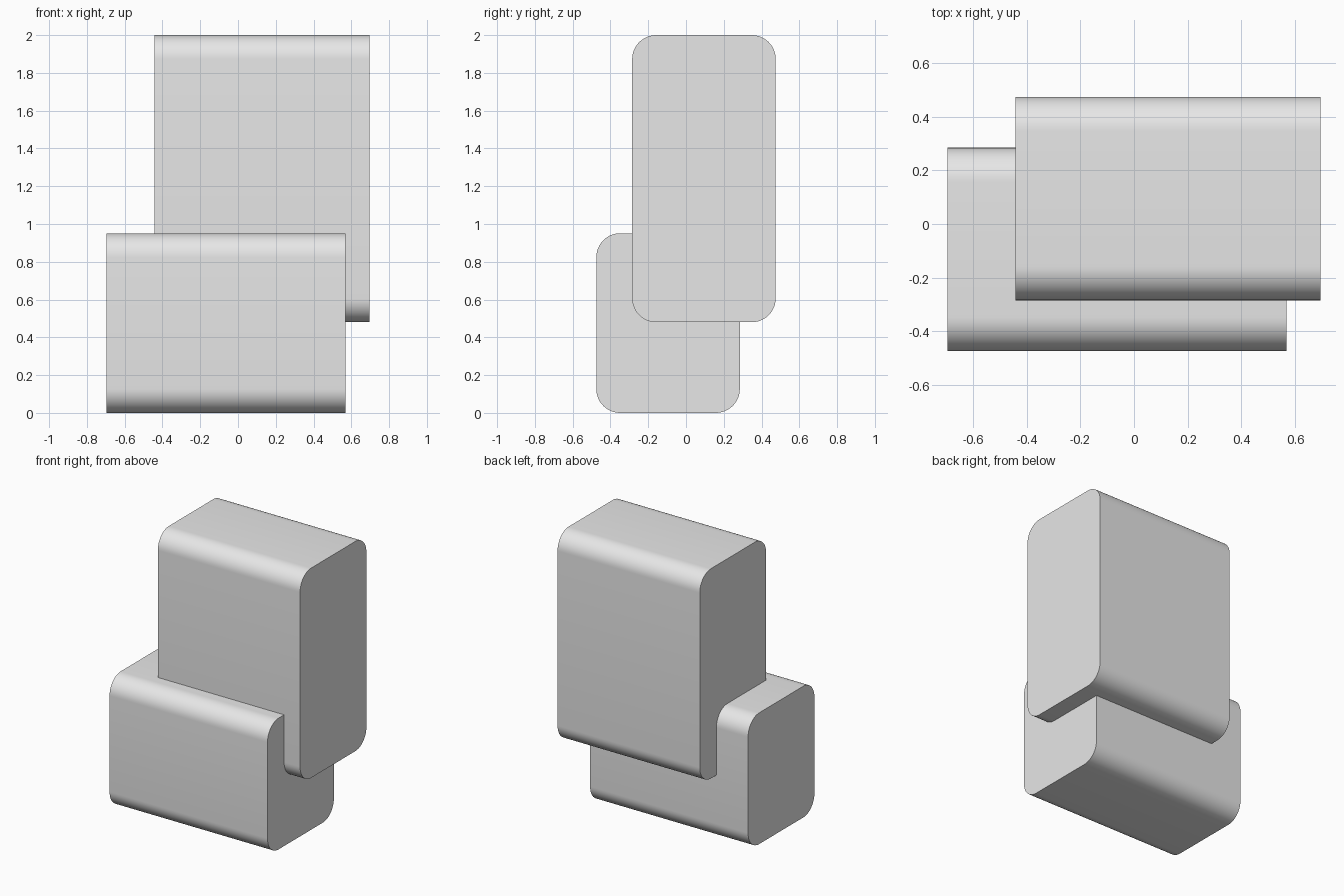
import bpy
import bmesh
from mathutils import Vector

cube = bpy.data.objects.get("Cube")
if cube:
    bpy.data.objects.remove(cube, do_unlink=True)

# Single plain grey
grey = bpy.data.materials.new("plain_grey")
grey.use_nodes = True
colour = (0.8, 0.8, 0.8, 1)
grey.diffuse_color = colour
grey.node_tree.nodes["Principled BSDF"].inputs["Base Color"].default_value = colour


def rounded_block(name, low, high, radius=0.127):
    """Box with flat ends in x and its four long edges rounded."""
    low, high = Vector(low), Vector(high)
    bm = bmesh.new()
    bmesh.ops.create_cube(bm, size=1)
    bmesh.ops.scale(bm, vec=high - low, verts=bm.verts)
    long_edges = [e for e in bm.edges
                  if abs(e.verts[0].co.x - e.verts[1].co.x) > 0.1]
    bmesh.ops.bevel(bm, geom=long_edges, offset=radius, segments=12,
                    profile=0.5, affect='EDGES')
    mesh = bpy.data.meshes.new(name)
    bm.to_mesh(mesh)
    bm.free()
    mesh.materials.append(grey)
    block = bpy.data.objects.new(name, mesh)
    block.location = (low + high) / 2
    bpy.context.collection.objects.link(block)
    bpy.ops.object.select_all(action='DESELECT')
    block.select_set(True)
    bpy.context.view_layer.objects.active = block
    bpy.ops.object.shade_smooth_by_angle(angle=0.6)


# Low front block and the tall block set into its back
rounded_block("lower_block", (-0.697, -0.475, 0), (0.569, 0.285, 0.951))
rounded_block("upper_block", (-0.443, -0.285, 0.48), (0.697, 0.475, 2))
